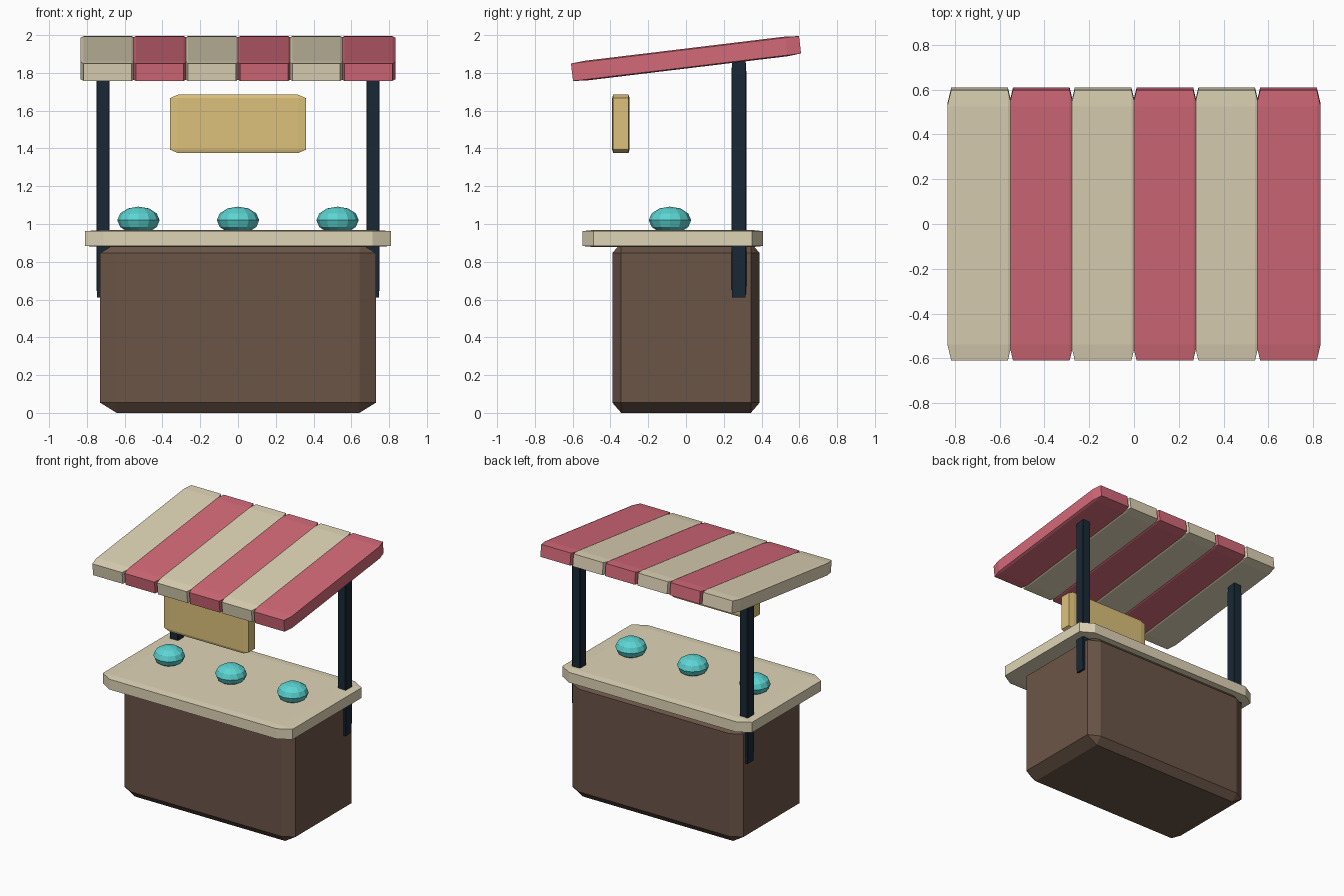
import bpy, bmesh, math
from mathutils import Matrix

if "Cube" in bpy.data.objects:
    bpy.data.objects.remove(bpy.data.objects["Cube"])


def material(name, rgb):
    # 0-255 screen colour to linear
    m = bpy.data.materials.new(name)
    m.diffuse_color = [(c / 255) ** 2.2 for c in rgb] + [1]
    m.use_nodes = True
    m.node_tree.nodes["Principled BSDF"].inputs["Base Color"].default_value = m.diffuse_color
    return m


CREAM = material("cream", (222, 211, 181))
RED = material("red", (210, 105, 120))
BROWN = material("brown_wood", (107, 86, 73))
DARK = material("dark_metal", (31, 45, 57))
GOLD = material("gold", (220, 192, 122))
TEAL = material("teal", (92, 212, 210))


def add(name, bm, mat, loc):
    mesh = bpy.data.meshes.new(name)
    bm.to_mesh(mesh)
    bm.free()
    mesh.materials.append(mat)
    ob = bpy.data.objects.new(name, mesh)
    ob.location = loc
    bpy.context.collection.objects.link(ob)
    return ob


def block(name, size, loc, mat, tilt=0):
    # unit cube chamfered first, then stretched, so chamfers scale with it
    bm = bmesh.new()
    bmesh.ops.create_cube(bm, size=1)
    bmesh.ops.bevel(bm, geom=bm.edges[:], offset=0.06, offset_type='OFFSET',
                    segments=1, profile=0.5, affect='EDGES')
    bmesh.ops.transform(bm, matrix=Matrix.Diagonal((*size, 1)), verts=bm.verts)
    ob = add(name, bm, mat, loc)
    ob.rotation_euler.x = tilt
    return ob


# stall base and counter
block("stall_base", (1.46, 0.78, 0.90), (0, 0, 0.45), BROWN)
block("counter_top", (1.62, 0.955, 0.09), (0, -0.07, 0.923), CREAM)

# rear posts
for side, x in (("left", -0.715), ("right", 0.715)):
    block(side + "_post", (0.07, 0.08, 1.26), (x, 0.28, 1.24), DARK)

# striped sloping awning
for i in range(6):
    block(f"awning_stripe_{i + 1}", (0.288, 1.216, 0.105),
          ((i - 2.5) * 0.276, 0, 1.876), RED if i % 2 else CREAM, 0.12)

# hanging sign board
block("sign_board", (0.72, 0.092, 0.31), (0, -0.345, 1.53), GOLD)

# goods on the counter
for i in range(3):
    bm = bmesh.new()
    bmesh.ops.create_uvsphere(bm, u_segments=12, v_segments=6, radius=1)
    bmesh.ops.transform(bm, matrix=Matrix.Diagonal((0.112, 0.112, 0.072, 1)), verts=bm.verts)
    add(f"goods_{i + 1}", bm, TEAL, ((i - 1) * 0.527, -0.085, 1.02))
